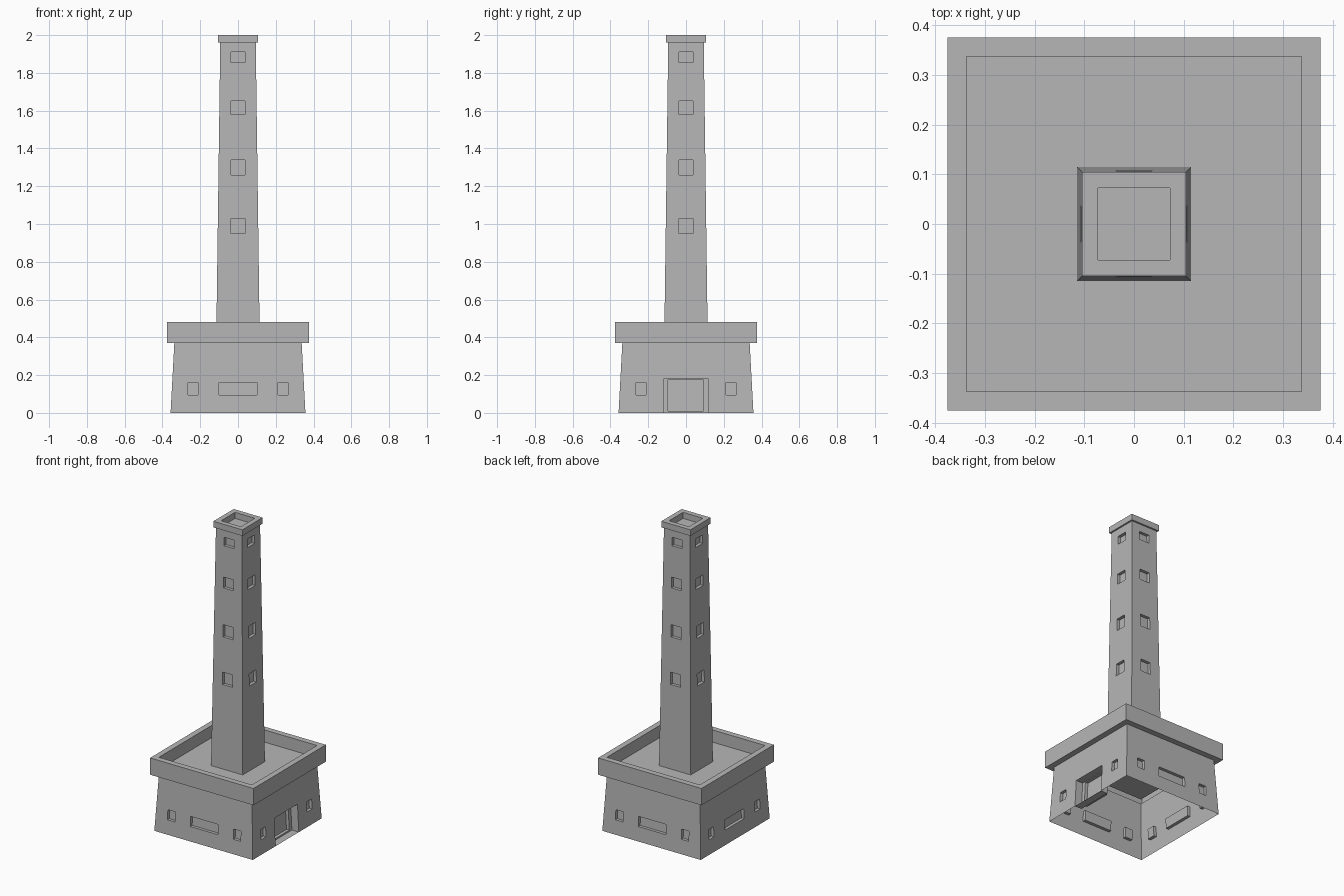
import bpy
import bmesh
import math
from mathutils import Matrix, Vector

if "Cube" in bpy.data.objects:
    bpy.data.objects.remove(bpy.data.objects["Cube"], do_unlink=True)

GREY = (0.47, 0.47, 0.47, 1.0)
stone = bpy.data.materials.new("stone_grey")
stone.use_nodes = True
stone.diffuse_color = GREY
stone.node_tree.nodes["Principled BSDF"].inputs["Base Color"].default_value = GREY


def finish(bm, name):
    bmesh.ops.remove_doubles(bm, verts=bm.verts, dist=0.0001)
    mesh = bpy.data.meshes.new(name)
    bm.to_mesh(mesh)
    bm.free()
    mesh.materials.append(stone)
    obj = bpy.data.objects.new(name, mesh)
    bpy.context.collection.objects.link(obj)
    return obj


def bridge(bm, loops, cap=True):
    """Join four-cornered loops in sequence and close the last one."""
    for a, b in zip(loops, loops[1:]):
        for i in range(4):
            j = (i + 1) % 4
            bm.faces.new((a[i], a[j], b[j], b[i]))
    if cap:
        bm.faces.new(loops[-1])


def square_profile(name, profile):
    """Sweep (half width, height) points around a square plan."""
    bm = bmesh.new()
    corners = ((-1, -1), (1, -1), (1, 1), (-1, 1))
    loops = [[bm.verts.new((sx * h, sy * h, z)) for sx, sy in corners]
             for h, z in profile]
    bridge(bm, loops)
    return finish(bm, name)


def add_wall(bm, side, bottom, top, pockets):
    """One sloping wall; each pocket is a list of (rectangle, depth) steps."""
    (h0, z0), (h1, z1) = bottom, top

    def rect(r, depth):
        u0, u1, a, b = r
        pts = ((u0, a), (u1, a), (u1, b), (u0, b))
        return [(u, depth - h0 - (h1 - h0) * (z - z0) / (z1 - z0), z) for u, z in pts]

    part = bmesh.new()
    part.faces.new([part.verts.new(p) for p in
                    ((-h0, -h0, z0), (h0, -h0, z0), (h1, -h1, z1), (-h1, -h1, z1))])
    cuts = set()
    for steps in pockets:
        u0, u1, a, b = steps[0][0]
        cuts |= {(0, u0), (0, u1), (2, a), (2, b)}
    for axis, value in sorted(cuts):
        normal = Vector((axis == 0, 0, axis == 2))
        bmesh.ops.bisect_plane(part, geom=part.verts[:] + part.edges[:] + part.faces[:],
                               plane_co=normal * value, plane_no=normal)
    # open the holes, then line them
    holes = []
    for f in part.faces:
        c = f.calc_center_median()
        if any(s[0][0][0] < c.x < s[0][0][1] and s[0][0][2] < c.z < s[0][0][3]
               for s in pockets):
            holes.append(f)
    bmesh.ops.delete(part, geom=holes, context='FACES')
    for steps in pockets:
        bridge(part, [[part.verts.new(p) for p in rect(r, d)] for r, d in steps])
    bmesh.ops.remove_doubles(part, verts=part.verts, dist=0.0001)
    part.transform(Matrix.Rotation(side * math.pi / 2, 4, 'Z'))
    tmp = bpy.data.meshes.new("tmp")
    part.to_mesh(tmp)
    part.free()
    bm.from_mesh(tmp)
    bpy.data.meshes.remove(tmp)


def window(u0, u1, a, b, depth=0.02):
    return [((u0, u1, a, b), 0), ((u0, u1, a, b), depth)]


# Base building: windows on three sides, recessed doorway on the +x side
small = [window(-0.265, -0.212, 0.095, 0.16), window(0.212, 0.265, 0.095, 0.16)]
wide = window(-0.1, 0.1, 0.095, 0.16)
outer, inner = (-0.12, 0.12, 0, 0.18), (-0.095, 0.093, 0.01, 0.175)
door = [(outer, 0), (outer, 0.05), (inner, 0.05), (inner, 0.07)]
bm = bmesh.new()
for side in range(4):
    add_wall(bm, side, (0.357, 0), (0.337, 0.37), small + [door if side == 1 else wide])
finish(bm, "base_walls")

# Overhanging parapet with sunken flat roof
square_profile("roof_parapet", [(0.337, 0.37), (0.375, 0.37), (0.375, 0.48),
                                (0.337, 0.48), (0.337, 0.4)])

# Tapering tower with four windows up each side
heights = ((0.95, 1.03), (1.26, 1.34), (1.58, 1.65), (1.855, 1.91))
bm = bmesh.new()
for side in range(4):
    add_wall(bm, side, (0.115, 0.4), (0.094, 1.96),
             [window(-0.036, 0.036, a, b) for a, b in heights])
finish(bm, "tower_shaft")

# Projecting rim with a hollow top
square_profile("tower_cap", [(0.094, 1.96), (0.105, 1.96), (0.105, 2.0),
                             (0.072, 2.0), (0.072, 1.96)])
